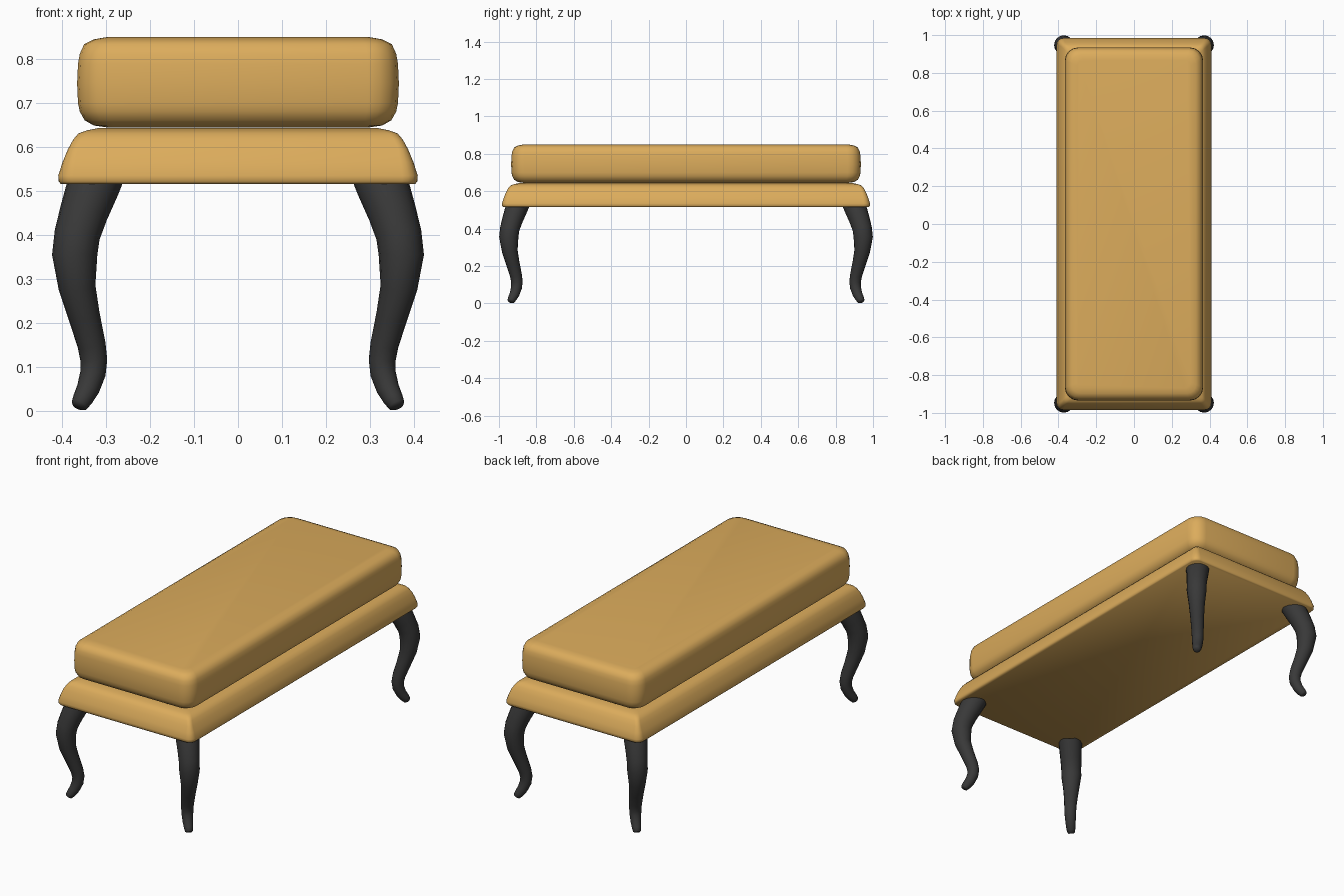
import bpy, bmesh, math
from mathutils import Vector

if "Cube" in bpy.data.objects:
    bpy.data.objects.remove(bpy.data.objects["Cube"])


def material(name, rgb):
    m = bpy.data.materials.new(name)
    m.diffuse_color = (*rgb, 1)
    m.use_nodes = True
    m.node_tree.nodes["Principled BSDF"].inputs["Base Color"].default_value = m.diffuse_color
    return m


GOLD = material("golden upholstery", (0.716, 0.413, 0.107))
BLACK = material("dark wood", (0.04, 0.04, 0.04))


def loft(name, rings, mat, angle):
    """Skin a list of equal-length point rings and cap both ends."""
    bm = bmesh.new()
    vs = [[bm.verts.new(p) for p in ring] for ring in rings]
    n = len(vs[0])
    for a, b in zip(vs, vs[1:]):
        for i in range(n):
            j = (i + 1) % n
            bm.faces.new((a[i], a[j], b[j], b[i]))
    bm.faces.new(vs[0])
    bm.faces.new(vs[-1])
    bmesh.ops.recalc_face_normals(bm, faces=bm.faces[:])
    me = bpy.data.meshes.new(name)
    bm.to_mesh(me)
    bm.free()
    me.materials.append(mat)
    ob = bpy.data.objects.new(name, me)
    bpy.context.collection.objects.link(ob)
    bpy.ops.object.select_all(action='DESELECT')
    ob.select_set(True)
    bpy.context.view_layer.objects.active = ob
    bpy.ops.object.shade_smooth_by_angle(angle=math.radians(angle))
    return ob


def rounded_rect(hx, hy, r, z, seg=4):
    pts = []
    for q, (sx, sy) in enumerate(((1, 1), (-1, 1), (-1, -1), (1, -1))):
        for k in range(seg + 1):
            a = math.pi / 2 * (q + k / seg)
            pts.append((sx * (hx - r) + r * math.cos(a),
                        sy * (hy - r) + r * math.sin(a), z))
    return pts


def pad(name, hx, hy, radius, profile, angle):
    """Upholstered block: profile is a list of (inset, z)."""
    rings = [rounded_rect(hx - i, hy - i, max(0.02, radius - 0.6 * i), z) for i, z in profile]
    return loft(name, rings, GOLD, angle)


# Plump cushion
pad("cushion", 0.366, 0.935, 0.07,
    [(0.066, 0.645), (0.038, 0.649), (0.017, 0.661), (0.006, 0.681), (0.002, 0.70),
     (0, 0.745), (0.002, 0.789), (0.006, 0.812), (0.016, 0.834), (0.038, 0.845),
     (0.066, 0.85)], 60)

# Sloping upholstered seat base
pad("seat_base", 0.409, 0.984, 0.035,
    [(0.006, 0.516), (0.001, 0.522), (0, 0.535), (0.010, 0.566), (0.022, 0.595),
     (0.034, 0.617), (0.046, 0.631), (0.065, 0.638), (0.09, 0.643)], 50)

# Cabriole leg path: (outward x, z, radius), bending along the diagonal
LEG = [(0.318, 0.54, 0.060), (0.329, 0.512, 0.060), (0.351, 0.45, 0.055),
       (0.366, 0.40, 0.052), (0.3715, 0.355, 0.0515), (0.366, 0.28, 0.042),
       (0.350, 0.215, 0.036), (0.333, 0.15, 0.032), (0.328, 0.115, 0.0305),
       (0.330, 0.085, 0.029), (0.341, 0.05, 0.026), (0.353, 0.027, 0.023),
       (0.361, 0.013, 0.019), (0.363, 0.0085, 0.0135)]


def leg(name, sx, sy, sides=16):
    out = Vector((sx, sy, 0)).normalized()
    side = Vector((-sy, sx, 0)).normalized()
    up = Vector((0, 0, 1))
    rings = []
    for i, (c, z, r) in enumerate(LEG):
        a, b = LEG[max(i - 1, 0)], LEG[min(i + 1, len(LEG) - 1)]
        t = Vector(((b[0] - a[0]) * math.sqrt(2), b[1] - a[1])).normalized()
        n = out * t.y - up * t.x
        centre = Vector((sx * c, sy * (c + 0.576), z))
        rings.append([centre + r * (math.cos(k) * n + math.sin(k) * side)
                      for k in (2 * math.pi * s / sides for s in range(sides))])
    loft(name, rings, BLACK, 60)


for sy, end in ((-1, "front"), (1, "back")):
    for sx, hand in ((-1, "left"), (1, "right")):
        leg(f"{end}_{hand}_leg", sx, sy)
